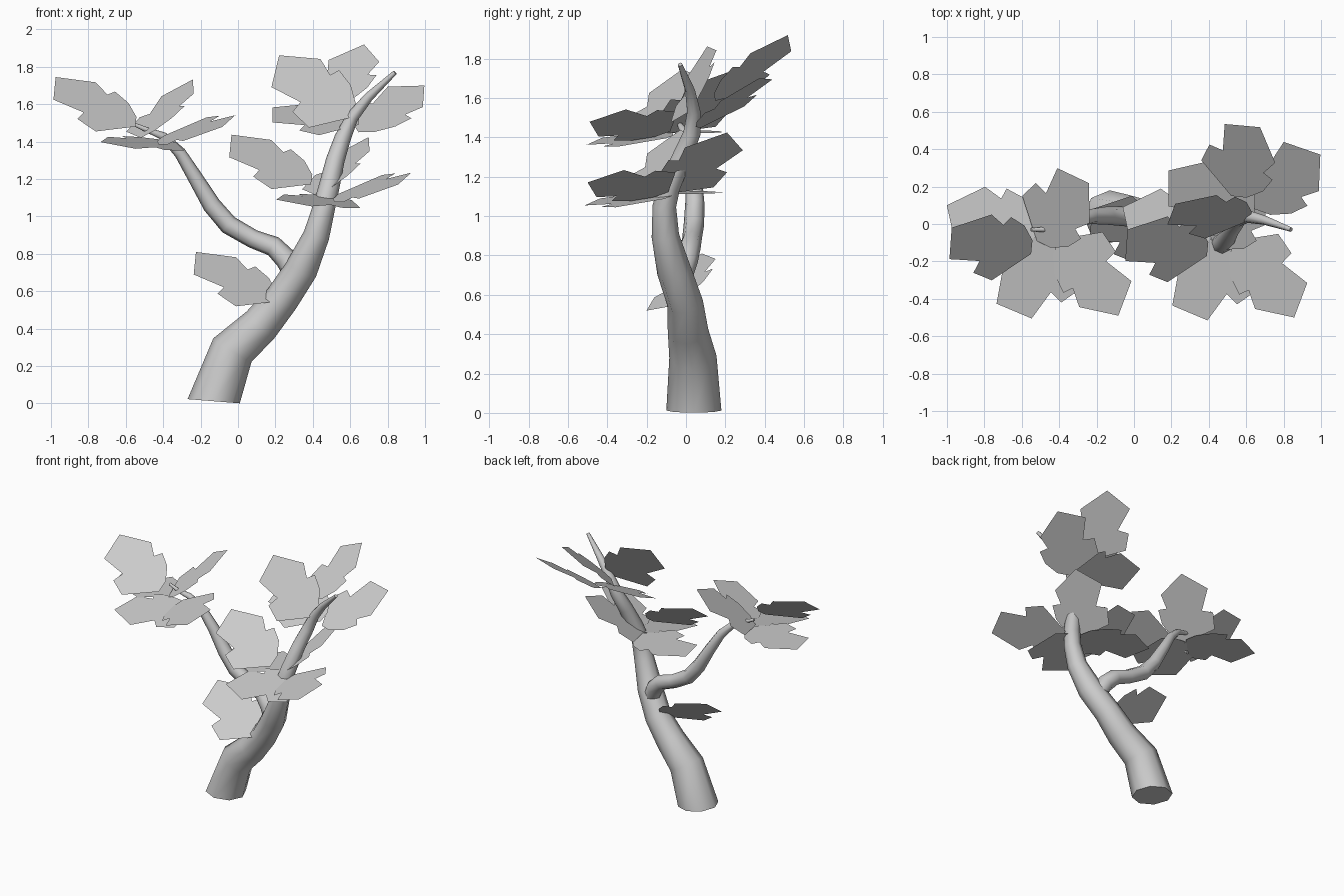
import bpy, bmesh, math
from mathutils import Vector

if "Cube" in bpy.data.objects:
    bpy.data.objects.remove(bpy.data.objects["Cube"])

SIDES = 8


def new_object(name, bm):
    mesh = bpy.data.meshes.new(name)
    bm.to_mesh(mesh)
    bm.free()
    ob = bpy.data.objects.new(name, mesh)
    bpy.context.collection.objects.link(ob)
    return ob


def tube(name, path, first_dir=None):
    """Tapered limb: one ring per (x, y, z, radius) point, capped ends."""
    bm = bmesh.new()
    pts = [Vector(p[:3]) for p in path]
    rings = []
    for i, p in enumerate(pts):
        a, b = pts[max(i - 1, 0)], pts[min(i + 1, len(pts) - 1)]
        t = (b - a).normalized()
        if i == 0 and first_dir:
            t = Vector(first_dir).normalized()
        e1 = Vector((0, 1, 0))
        e1 = (e1 - t * e1.dot(t)).normalized()
        e2 = t.cross(e1)
        ring = []
        for k in range(SIDES):
            w = 2 * math.pi * k / SIDES
            ring.append(bm.verts.new(p + path[i][3] * (e1 * math.cos(w) + e2 * math.sin(w))))
        rings.append(ring)
    for r, s in zip(rings, rings[1:]):
        for k in range(SIDES):
            n = (k + 1) % SIDES
            bm.faces.new((r[k], r[n], s[n], s[k]))
    bm.faces.new(rings[0][::-1])
    bm.faces.new(rings[-1])
    ob = new_object(name, bm)
    bpy.ops.object.select_all(action='DESELECT')
    ob.select_set(True)
    bpy.context.view_layer.objects.active = ob
    bpy.ops.object.shade_smooth_by_angle(angle=math.radians(50))
    return ob


# Leaf outline: distance along the midrib, distance to the left of it
LEAF = [(0, 0), (.121, .224), (.246, .216), (.254, .137), (.423, .183), (.52, 0),
        (.35, -.15), (.25, -.113), (.236, -.172), (.134, -.149), (.04, -.08)]


def leaf(name, root, tip_xy, slope, offset=(0, 0, 0)):
    """Flat leaf in the plane z = slope_x * x + slope_y * y through its root."""
    bm = bmesh.new()
    n = Vector((-slope[0], -slope[1], 1)).normalized()
    dx, dy = tip_xy[0] - root[0], tip_xy[1] - root[1]
    u = Vector((dx, dy, slope[0] * dx + slope[1] * dy)).normalized()
    v = n.cross(u)
    o = Vector(root) + Vector(offset)
    bm.faces.new([bm.verts.new(o + u * a + v * b) for a, b in LEAF])
    return new_object(name, bm)


# Trunk, leaning right and thinning into the top shoot
tube("trunk", [
    (-.13, .04, .012, .14), (-.03, .035, .285, .12), (.12, .01, .42, .103),
    (.235, -.005, .56, .092), (.34, -.06, .72, .088), (.42, -.105, .90, .07),
    (.46, -.11, 1.05, .06), (.485, -.085, 1.15, .056), (.52, -.02, 1.30, .05),
    (.56, .03, 1.42, .044), (.61, .04, 1.53, .034), (.70, .02, 1.64, .025),
    (.84, -.03, 1.77, .012)], first_dir=(.08, 0, 1))

# Side branch to the left
tube("side_branch", [
    (.31, -.03, .67, .055), (.26, .0, .77, .06), (.19, .02, .84, .055),
    (.08, .03, .88, .05), (-.05, .04, .955, .052), (-.14, .045, 1.06, .049),
    (-.23, .04, 1.21, .04), (-.31, .02, 1.34, .032), (-.40, -.01, 1.43, .022),
    (-.48, -.03, 1.46, .014), (-.55, -.03, 1.49, .01)])

# Leaf cluster on the side branch, repeated on the middle of the trunk
STEEP = ((-.55, -.16, 1.48), (-.975, -.02), (-.378, .746))
CLUSTER = [
    STEEP,
    ((-.50, -.04, 1.42), (-1.0, .10), (-.03, 0)),
    ((-.52, -.09, 1.42), (-.24, .22), (.71, .37)),
    ((-.33, -.10, 1.395), (-.74, -.43), (-.127, .15)),
    ((-.40, -.08, 1.43), (-.095, -.475), (.40, .19)),
]
for where, off in (("branch", (0, 0, 0)), ("middle", (.94, -.01, -.308))):
    for i, spec in enumerate(CLUSTER):
        leaf(f"{where}_leaf_{i + 1}", *spec, offset=off)

# Single low leaf on the trunk
leaf("low_leaf", *STEEP, offset=(.75, .10, -.935))

# Crown cluster
CROWN = [
    ((.61, .016, 1.53), (.21, .11), (-.45, 1.70)),
    ((.645, .065, 1.49), (.185, .285), (0, .42)),
    ((.52, .15, 1.585), (.675, .52), (.50, .70)),
    ((.645, .08, 1.45), (.995, .37), (.23, .58)),
]
for i, spec in enumerate(CROWN):
    leaf(f"crown_leaf_{i + 1}", *spec)
